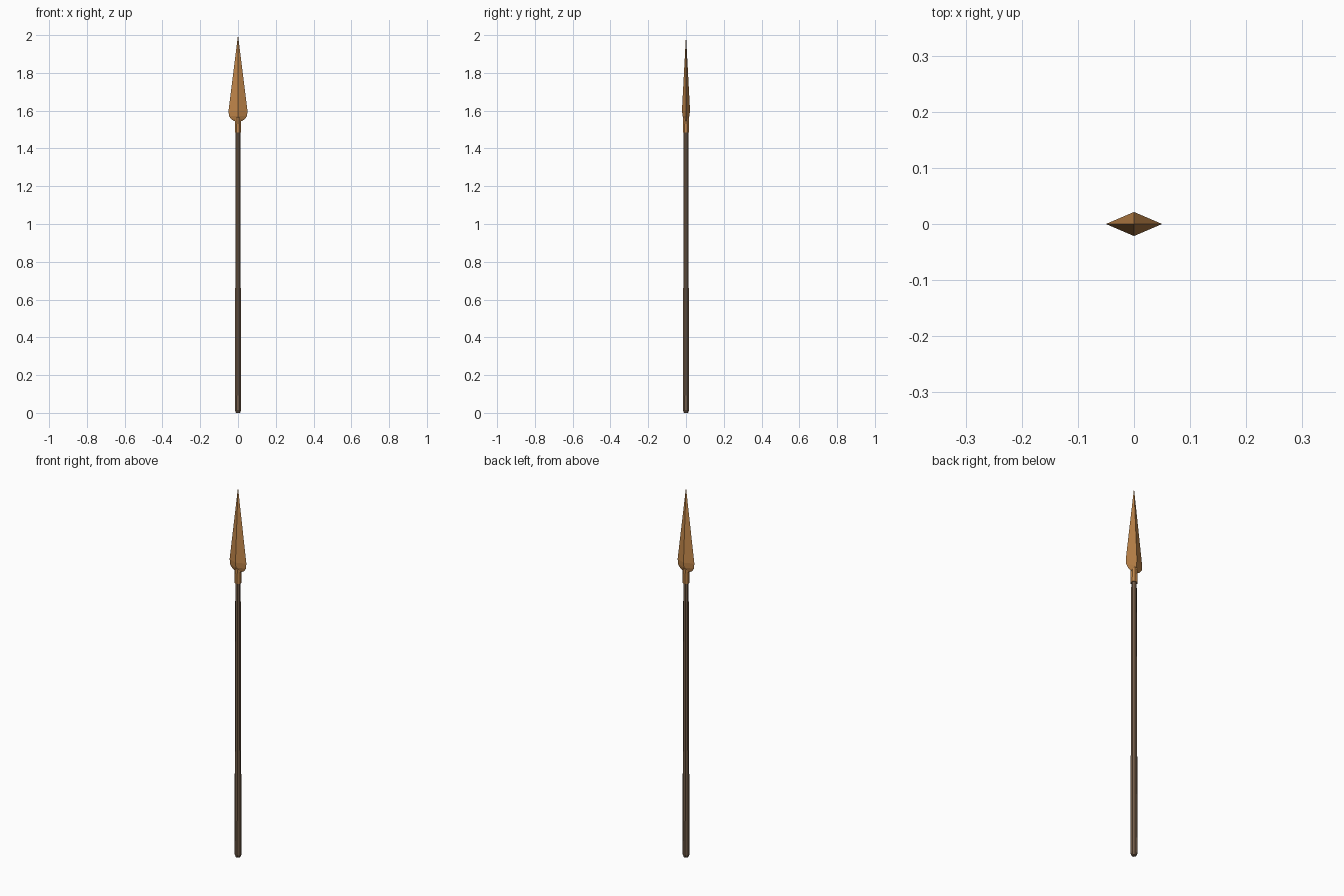
import bpy, bmesh, math

if "Cube" in bpy.data.objects:
    bpy.data.objects.remove(bpy.data.objects["Cube"])


def material(name, rgb):
    m = bpy.data.materials.new(name)
    m.diffuse_color = (*rgb, 1)
    m.use_nodes = True
    m.node_tree.nodes["Principled BSDF"].inputs["Base Color"].default_value = m.diffuse_color
    return m


bronze = material("bronze", (0.52, 0.235, 0.068))
wood = material("dark wood", (0.17, 0.108, 0.066))


def loft(name, rings, sides, mat, turn=0.0):
    """Skin rings of (z, half width x, half depth y); a zero ring makes a point."""
    bm = bmesh.new()
    loops = []
    for z, rx, ry in rings:
        if rx == 0:
            loops.append([bm.verts.new((0, 0, z))] * sides)
            continue
        angles = [turn + 2 * math.pi * i / sides for i in range(sides)]
        loops.append([bm.verts.new((rx * math.cos(a), ry * math.sin(a), z)) for a in angles])
    for low, high in zip(loops, loops[1:]):
        for i in range(sides):
            j = (i + 1) % sides
            quad = [low[i], low[j], high[j], high[i]]
            bm.faces.new(list(dict.fromkeys(quad)))
    bm.faces.new(loops[0][::-1])
    if rings[-1][1] > 0:
        bm.faces.new(loops[-1])
    bmesh.ops.recalc_face_normals(bm, faces=bm.faces)
    mesh = bpy.data.meshes.new(name)
    bm.to_mesh(mesh)
    bm.free()
    mesh.materials.append(mat)
    obj = bpy.data.objects.new(name, mesh)
    bpy.context.collection.objects.link(obj)
    return obj


# Tapered shaft with a chamfered butt
loft("shaft", [(0, 0.012, 0.012), (0.015, 0.0175, 0.0175),
               (1.50, 0.0135, 0.0135)], 8, wood, math.pi / 8)

# Socket holding the shaft
loft("socket", [(1.485, 0.0185, 0.0185), (1.56, 0.0165, 0.0165),
                (1.58, 0.010, 0.010)], 8, bronze, math.pi / 8)

# Diamond-section blade with rounded shoulders
loft("blade", [(1.545, 0.020, 0.010), (1.555, 0.036, 0.013), (1.572, 0.048, 0.018),
               (1.60, 0.050, 0.0215), (2.0, 0, 0)], 4, bronze)
